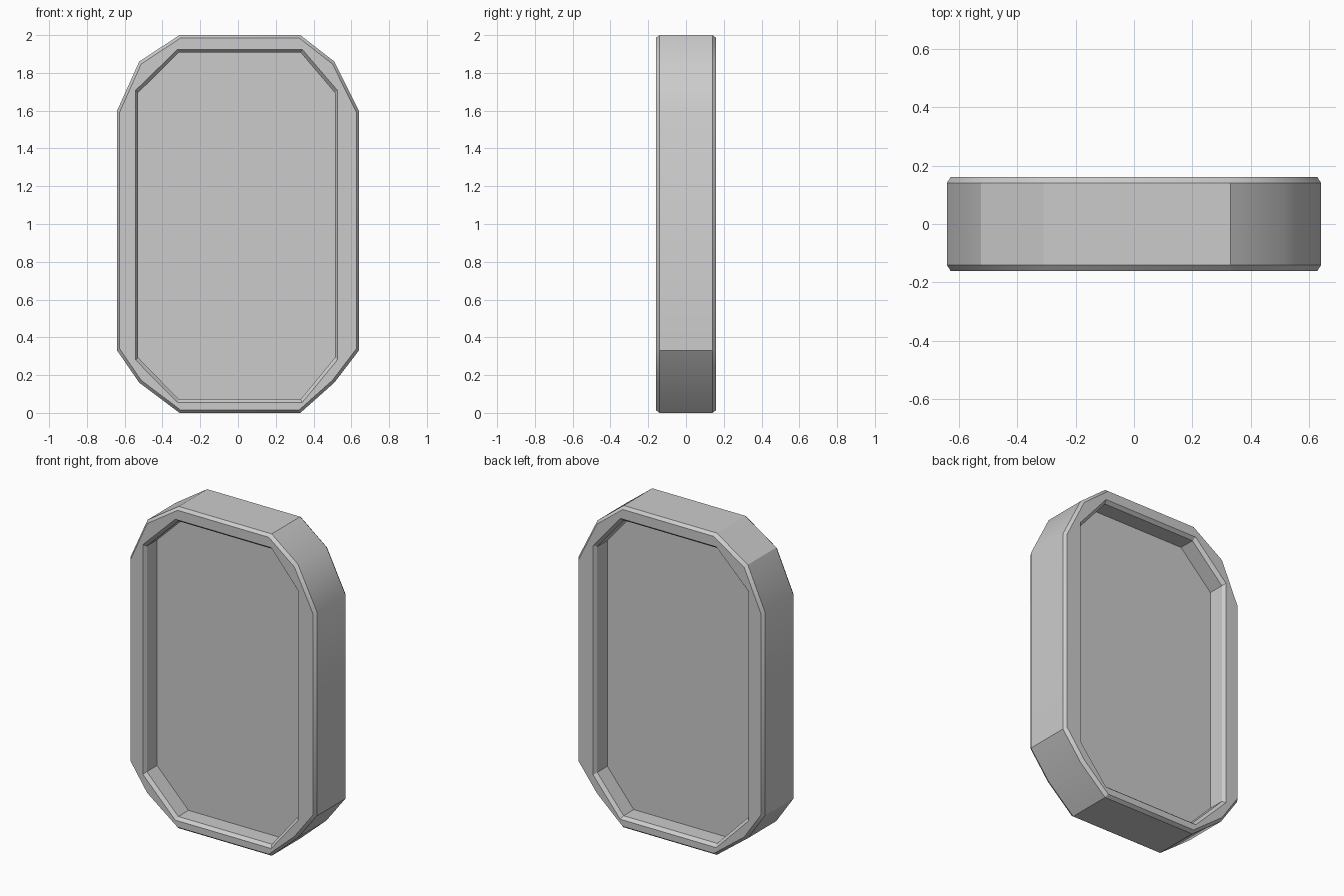
import bpy, bmesh

if "Cube" in bpy.data.objects:
    bpy.data.objects.remove(bpy.data.objects["Cube"])

# Outlines in x, z, counter-clockwise from bottom right
OUTER = [(.33, 0), (.51, .16), (.64, .33), (.64, 1.6), (.51, 1.86), (.33, 2),
         (-.31, 2), (-.523, 1.86), (-.64, 1.6), (-.64, .33), (-.523, .16), (-.31, 0)]
# Octagonal opening, with a midpoint on each diagonal to match the outer outline
OPENING = [(.34, .055), (.433, .167), (.526, .28), (.526, 1.708), (.433, 1.816), (.34, 1.925),
           (-.32, 1.925), (-.431, 1.816), (-.542, 1.708), (-.542, .28), (-.431, .167), (-.32, .055)]


def scaled(outline, sx, sz, cx, cz):
    return [(cx + (x - cx) * sx, cz + (z - cz) * sz) for x, z in outline]


RIM = scaled(OUTER, .98, .985, 0, 1)
WALL = scaled(OPENING, .975, .982, -.008, .99)

# Cross-section from front floor, over the rim and side, to the back floor
half = [(WALL, -.04), (WALL, -.14), (OPENING, -.16), (RIM, -.16), (OUTER, -.14)]
section = half + [(o, -y) for o, y in reversed(half)]

bm = bmesh.new()
rings = [[bm.verts.new((x, y, z)) for x, z in o] for o, y in section]
for a, b in zip(rings, rings[1:]):
    for i in range(12):
        j = (i + 1) % 12
        bm.faces.new((a[i], a[j], b[j], b[i]))

# Recessed floors on both sides
bm.faces.new(rings[0])
bm.faces.new(rings[-1])
bmesh.ops.recalc_face_normals(bm, faces=bm.faces[:])

mesh = bpy.data.meshes.new("recessed_panel")
bm.to_mesh(mesh)
bm.free()
panel = bpy.data.objects.new("recessed_panel", mesh)
bpy.context.collection.objects.link(panel)

# Soft corners, crisp chamfers
bpy.context.view_layer.objects.active = panel
panel.select_set(True)
bpy.ops.object.shade_smooth_by_angle(angle=.55)
